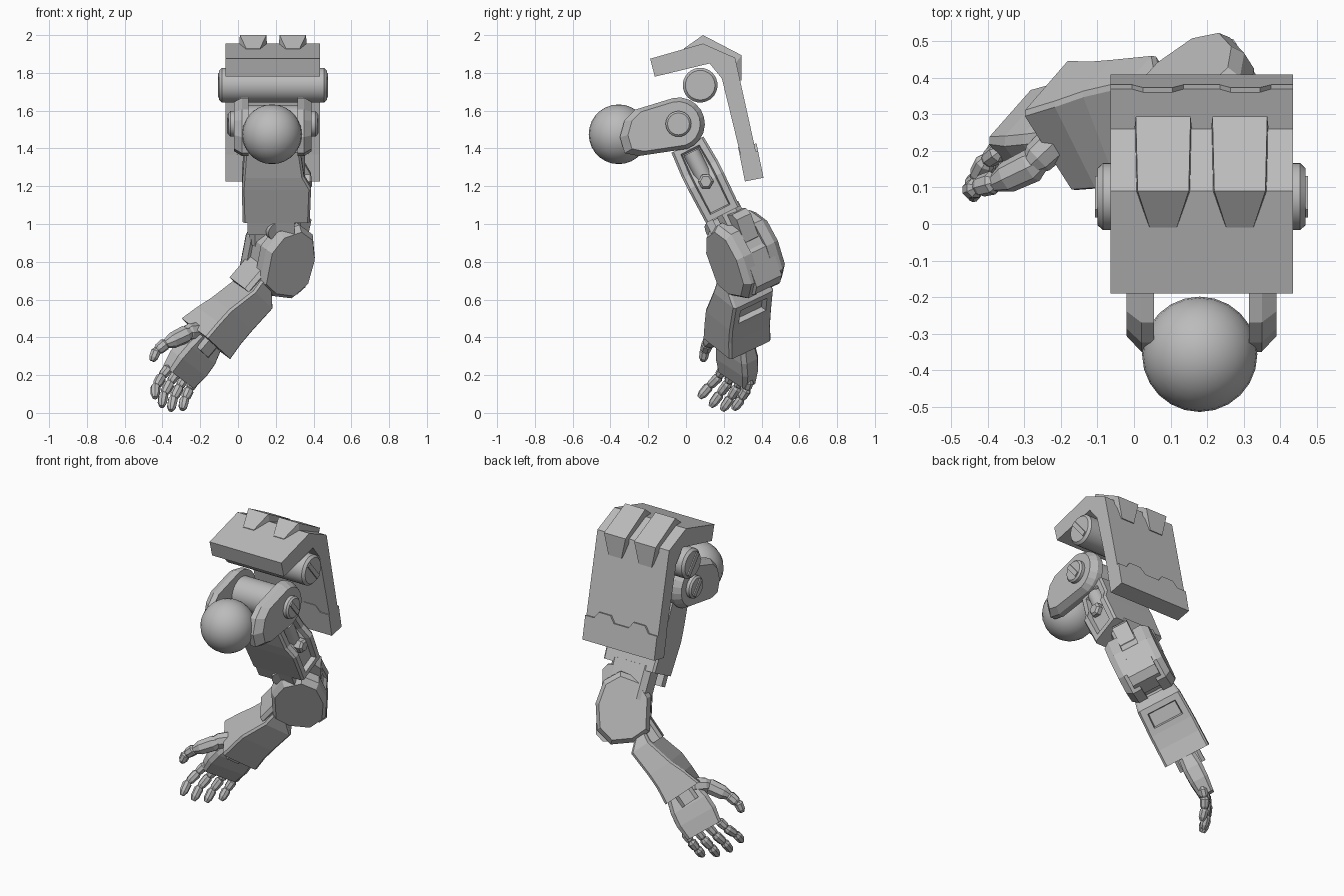
import bpy, bmesh
from math import sin, cos, radians, pi
from mathutils import Vector, Matrix

if "Cube" in bpy.data.objects:
    bpy.data.objects.remove(bpy.data.objects["Cube"])

grey = bpy.data.materials.new("plain grey")
grey.use_nodes = True
colour = (0.5, 0.5, 0.5, 1)
grey.diffuse_color = colour
grey.node_tree.nodes["Principled BSDF"].inputs["Base Color"].default_value = colour


def frame(o, x, y, z):
    m = Matrix((Vector(x).normalized(), Vector(y).normalized(), Vector(z).normalized()))
    return Matrix.Translation(o) @ m.transposed().to_4x4()


def loft(name, rings, m=None, smooth=False, inset=None):
    """Skin a list of rings; inset = (direction, station index or None, margin, depth)."""
    bm = bmesh.new()
    rows = [[bm.verts.new(p) for p in r] for r in rings]
    n = len(rows[0])
    spans = []
    for a, b in zip(rows, rows[1:]):
        spans.append([bm.faces.new((a[i], a[(i + 1) % n], b[(i + 1) % n], b[i])) for i in range(n)])
    bm.faces.new(rows[0][::-1])
    bm.faces.new(rows[-1])
    bmesh.ops.recalc_face_normals(bm, faces=bm.faces)
    if inset:
        direction, station, margin, depth = inset
        pool = spans[station] if station is not None else sum(spans, [])
        chosen = [f for f in pool if f.normal.dot(Vector(direction)) > 0.85]
        bmesh.ops.inset_region(bm, faces=chosen, thickness=margin, depth=0, use_even_offset=True)
        bmesh.ops.inset_region(bm, faces=chosen, thickness=0.008, depth=-depth)
    if m:
        bm.transform(m)
    mesh = bpy.data.meshes.new(name)
    bm.to_mesh(mesh)
    bm.free()
    mesh.materials.append(grey)
    ob = bpy.data.objects.new(name, mesh)
    bpy.context.collection.objects.link(ob)
    if smooth:
        bpy.ops.object.select_all(action='DESELECT')
        ob.select_set(True)
        bpy.context.view_layer.objects.active = ob
        bpy.ops.object.shade_smooth_by_angle(angle=radians(32))
    return ob


def prism(name, profile, m, levels, smooth=False):
    """Extrude a flat profile through (height, scale) levels."""
    c = sum((Vector(p) for p in profile), Vector((0, 0))) / len(profile)
    rings = [[(*(c + (Vector(p) - c) * s), h) for p in profile] for h, s in levels]
    return loft(name, rings, m, smooth)


def circle(r, n, c=(0, 0)):
    return [(c[0] + r * cos(2 * pi * i / n), c[1] + r * sin(2 * pi * i / n)) for i in range(n)]


def box(name, m, x, y, z, k=0.0):
    """Box with the four edges along local z cut back by k."""
    p = [(x[0], y[0]), (x[1], y[0]), (x[1], y[1]), (x[0], y[1])]
    if k:
        p = [(x[0] + k, y[0]), (x[1] - k, y[0]), (x[1], y[0] + k), (x[1], y[1] - k),
             (x[1] - k, y[1]), (x[0] + k, y[1]), (x[0], y[1] - k), (x[0], y[0] + k)]
    return prism(name, p, m, [(z[0], 1), (z[1], 1)])


def segment(name, a, b, r, n=8):
    """Faceted bone, fullest near its root."""
    a, b = Vector(a), Vector(b)
    m = Matrix.Translation(a) @ (b - a).to_track_quat('Z', 'Y').to_matrix().to_4x4()
    length = (b - a).length
    return prism(name, circle(r, n), m, [(-0.1 * length, 0.55), (0.15 * length, 1), (0.7 * length, 0.92), (length, 0.5)])


# Side profiles: local x = world y, local y = world z, extruded along world x
SIDE = frame((0.185, 0, 0), (0, 1, 0), (0, 0, 1), (1, 0, 0))

# Shoulder armour
prism("shoulder_plate", [(-.19, 1.875), (.09, 1.955), (.26, 1.88), (.375, 1.36), (.295, 1.34),
                         (.19, 1.77), (.125, 1.85), (-.165, 1.78)], SIDE, [(-.25, 1), (.25, 1)])
for side, cx in (("right", .08), ("left", .29)):
    stations = [(-.01, 1.93, 0, -.02, .037), (.09, 2.0, 0, -.06, .07),
                (.295, 1.893, -.04, -.05, .075), (.293, 1.76, -.05, 0, .045)]
    loft(side + "_shoulder_rib", [[(cx - w, y, z), (cx + w, y, z), (cx + w * 1.06, y + dy, z + dz),
                                  (cx - w * 1.06, y + dy, z + dz)] for y, z, dy, dz, w in stations])

# Notched lower guard hanging on the back plate
GUARD = frame((.185, .41, 1.245), (-1, 0, 0), (0, -.196, .98), (0, .98, .196))
teeth = [(.25, .145), (.19, .145), (.16, .185), (.08, .185), (.05, .145),
         (-.05, .145), (-.08, .185), (-.16, .185), (-.19, .145), (-.25, .145)]
prism("lower_guard", [(-.25, 0), (.25, 0)] + teeth, GUARD, [(-.1, 1), (0, 1)])

# Shoulder roller and arm pivot with screw heads
ROLL = SIDE @ Matrix.Translation((.075, 1.735, 0))
prism("shoulder_roller", circle(.092, 32), ROLL,
      [(-.285, .85), (-.27, 1), (.27, 1), (.285, .85)], True)
PIVOT = SIDE @ Matrix.Translation((-.04, 1.53, 0))
prism("upper_pivot", circle(.1, 32), PIVOT, [(-.15, 1), (.15, 1)], True)
prism("pivot_screw", circle(.068, 24), PIVOT, [(-.235, .85), (-.225, 1), (.225, 1), (.235, .85)], True)
for base, r, end, tag in ((ROLL, .072, .285, "roller"), (PIVOT, .054, .235, "pivot")):
    turn = base @ Matrix.Rotation(radians(-50), 4, 'Z')
    for s in (-1, 1):
        box(tag + "_screw_slot", turn, (-r, r), (-.014, .014), sorted((s * (end - .01), s * (end + .007))))

# Ball and the two arms that carry it
bpy.ops.mesh.primitive_uv_sphere_add(segments=24, ring_count=14, radius=.158, location=(.18, -.357, 1.475))
ball = bpy.context.object
ball.name = "shoulder_ball"
ball.data.materials.append(grey)
bpy.ops.object.shade_smooth_by_angle(angle=radians(40))
arc = [(-.04 + .14 * cos(radians(a)), 1.53 + .14 * sin(radians(a))) for a in range(-70, 101, 17)]
arm = arc + [(-.27, 1.605), (-.325, 1.55), (-.35, 1.46), (-.325, 1.375), (-.25, 1.36)]
for s, tag in ((-1, "right"), (1, "left")):
    prism(tag + "_ball_arm", arm, SIDE, [(s * .13, 1), (s * .165, 1), (s * .205, .85)])

# Upper arm, local z runs up the arm
UP = frame((.2, .195, 1.05), (1, 0, 0), (0, .89, .45), (0, -.45, .89))


def arm_ring(z, left, right, d, k=.025):
    return [(left + k, -d, z), (right - k, -d, z), (right, -d + k, z), (right, d - k, z),
            (right - k, d, z), (left + k, d, z), (left, d - k, z), (left, -d + k, z)]


loft("upper_arm", [arm_ring(0, -.175, .18, .1, .012), arm_ring(.2, -.18, .187, .105, .012),
                   arm_ring(.27, -.175, .15, .105, .012), arm_ring(.415, -.165, .13, .095, .012)],
     UP, inset=((1, 0, 0), None, .03, .03))
box("upper_arm_neck", UP, (-.12, .1), (-.07, .07), (.4, .53), .02)
box("arm_skirt", UP, (-.15, .1), (-.1, -.06), (-.07, .02))
prism("arm_piston", circle(.045, 16), UP @ Matrix.Translation((.11, 0, 0)), [(.22, 1), (.37, 1)], True)
BOLT = frame((.38, .105, 1.225), (0, 1, 0), (0, 0, 1), (1, 0, 0))
prism("arm_bolt", circle(.042, 6), BOLT, [(-.06, 1), (0, 1), (.012, .7)])

# Elbow: axis u, long direction e, width direction f
u, e, f = (-.5, .786, .375), (.2, -.32, .93), (.851, .54, 0)
ELBOW = frame((.2125, .305, .845), f, e, u)
cap = [(.024, .205), (.119, .15), (.163, .02), (.152, -.134), (.072, -.215),
       (-.061, -.2), (-.148, -.137), (-.153, .065), (-.09, .165)]
for s, tag in ((-1, "front"), (1, "back")):
    prism(tag + "_elbow_cap", cap, ELBOW, [(s * .05, 1), (s * .105, 1), (s * .14, .87)])
prism("elbow_core", cap, ELBOW, [(-.06, .9), (.06, .9)])
box("elbow_cover", ELBOW, (-.04, .158), (-.2, .06), (-.085, .085), .04)
box("elbow_fork", ELBOW, (-.03, .13), (.05, .24), (-.05, .045), .03)
prism("elbow_pin", circle(.05, 20, (-.1, .16)), ELBOW, [(-.09, 1), (.09, 1)], True)
LINK = frame((.2, .25, 1.02), (1, 0, 0), (0, .89, .45), (0, -.45, .89))
box("elbow_link", LINK, (-.14, .13), (-.07, .07), (-.12, .08), .03)

# Forearm, local z runs up towards the elbow; its inner and outer front edges sink at different rates
v, d = (.56, .647, -.517), (.645, .05, .76)
FORE = frame((-.17, .27, .3925), u, v, d)


def fore_ring(t, hu, outer, inner, hi, k=.012):
    return [(-hu, outer + k, t), (-hu + k, outer, t), (hu - k, inner, t), (hu, inner + k, t),
            (hu, hi - k, t), (hu - k, hi, t), (-hu + k, hi, t), (-hu, hi - k, t)]


loft("forearm", [fore_ring(.0, .14, -.116, -.116, .116), fore_ring(.1, .14, -.116, -.085, .105),
                 fore_ring(.19, .14, -.112, -.05, .105), fore_ring(.35, .135, -.065, -.01, .116),
                 fore_ring(.42, .12, -.06, -.02, .04)],
     FORE, inset=((0, 1, 0), 2, .035, .03))
box("forearm_link", FORE, (-.1, .1), (-.085, .06), (.33, .5), .02)
box("wrist", FORE, (-.08, .08), (-.06, .05), (-.07, .02), .02)

# Hand: palm runs from wrist to knuckles
w, run = Vector((.70, .66, -.28)).normalized(), Vector((.6, 0, .8))
side = run.cross(w).normalized()
w = side.cross(run)
HAND = frame((-.315, .27, .19), w, side, run)
loft("palm", [arm_ring(0, -.11, .11, .045, .015), arm_ring(.09, -.125, .125, .056, .02),
              arm_ring(.17, -.12, .12, .058, .02), arm_ring(.25, -.1, .1, .05, .02)], HAND)

# Four fingers, interpolated from index to little finger
root = (Vector((-.385, .2, .215)), Vector((-.245, .335, .15)))
mid = (Vector((-.435, .135, .155)), Vector((-.28, .3, .085)))
tip = (Vector((-.44, .07, .08)), Vector((-.295, .25, .018)))
for i, name in enumerate(("index", "middle", "ring", "little")):
    t = i / 3
    dip = Vector((-.012, 0, -.025)) * sin(pi * t)
    a, b, c = (p[0].lerp(p[1], t) + dip * k for p, k in ((root, .3), (mid, .8), (tip, 1.2)))
    segment(name + "_knuckle", a + run * .03, a.lerp(b, .45), .028)
    segment(name + "_middle_bone", a.lerp(b, .35), b.lerp(c, .25), .028)
    segment(name + "_fingertip", b.lerp(c, .15), c, .027)

# Thumb
segment("thumb_base", (-.2, .24, .43), (-.29, .155, .425), .05)
segment("thumb_bone", (-.26, .17, .425), (-.385, .11, .365), .047)
segment("thumb_joint", (-.38, .115, .37), (-.435, .1, .325), .033)
segment("thumb_tip", (-.43, .1, .335), (-.455, .09, .275), .028)
